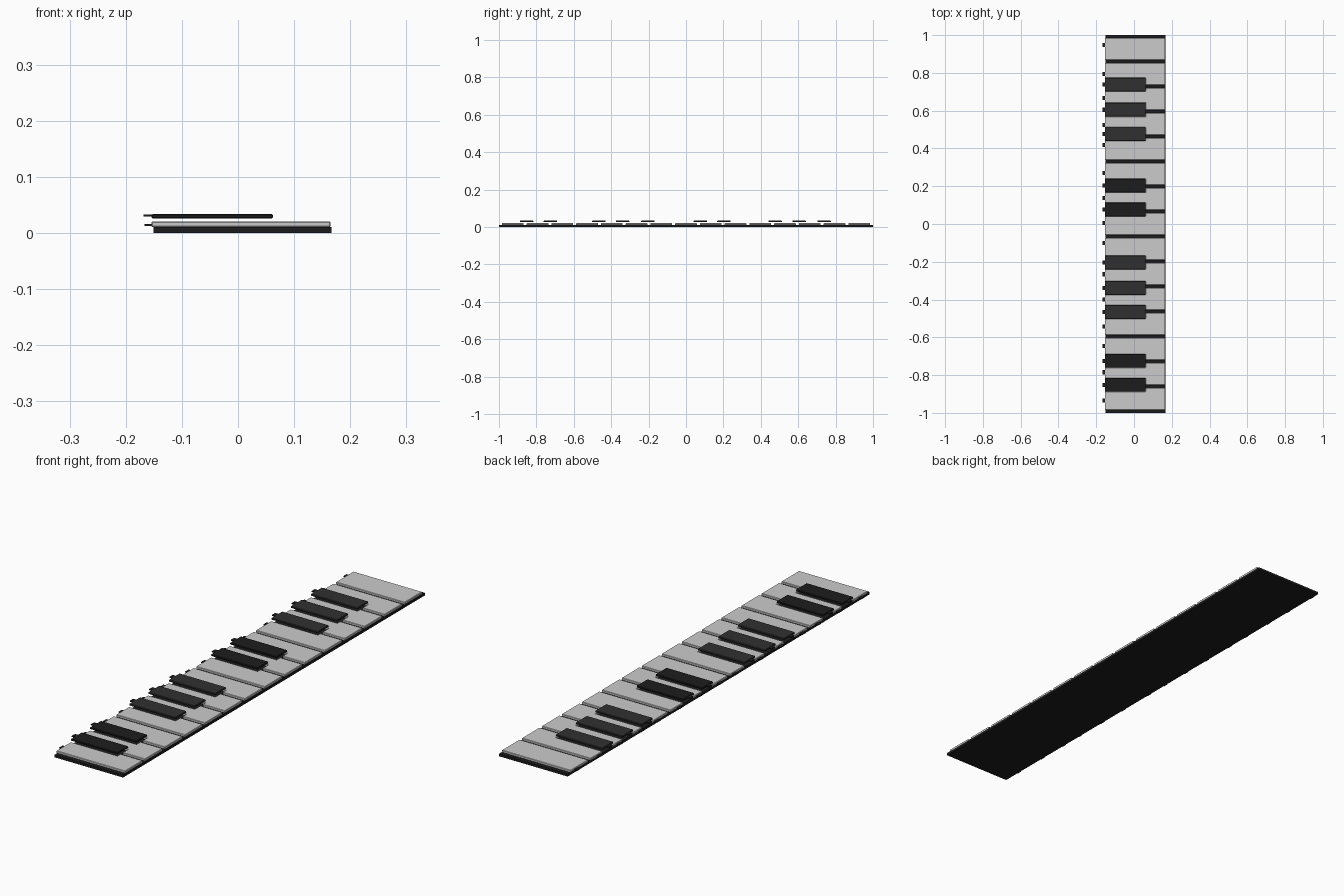
import bpy, bmesh

if "Cube" in bpy.data.objects:
    bpy.data.objects.remove(bpy.data.objects["Cube"])


def material(name, value):
    m = bpy.data.materials.new(name)
    m.diffuse_color = (value, value, value, 1)
    m.use_nodes = True
    m.node_tree.nodes["Principled BSDF"].inputs["Base Color"].default_value = m.diffuse_color
    return m


dark = material("dark_plastic", 0.012)
charcoal = material("charcoal_plastic", 0.03)


def prism(name, outline, z0, z1, mat=None, bevel=0.0):
    """Extrude a flat counter-clockwise outline from z0 to z1."""
    bm = bmesh.new()
    face = bm.faces.new([bm.verts.new((x, y, z0)) for x, y in outline])
    up = bmesh.ops.extrude_face_region(bm, geom=[face])["geom"]
    for v in up:
        if isinstance(v, bmesh.types.BMVert):
            v.co.z = z1
    bmesh.ops.recalc_face_normals(bm, faces=bm.faces)
    mesh = bpy.data.meshes.new(name)
    bm.to_mesh(mesh)
    bm.free()
    obj = bpy.data.objects.new(name, mesh)
    bpy.context.collection.objects.link(obj)
    if mat:
        mesh.materials.append(mat)
    if bevel:
        mod = obj.modifiers.new("bevel", "BEVEL")
        mod.width = bevel
        mod.segments = 1
    return obj


def box(name, x0, x1, y0, y1, z0, z1, mat=None, bevel=0.0):
    return prism(name, [(x0, y0), (x1, y0), (x1, y1), (x0, y1)], z0, z1, mat, bevel)


BACK, FRONT, NOTCH = -0.154, 0.165, 0.062
PITCH, GAP, HALF = 0.1323, 0.008, 0.036

# Base board
box("base_board", -0.151, 0.167, -1, 1, 0, 0.0105, dark)

# Raised keys, in groups of two and three, each with a rear hinge tab
raised = [-0.852, -0.725, -0.466, -0.339, -0.204, 0.077, 0.203, 0.476, 0.605, 0.738]
shades = [dark] * 2 + [charcoal] * 3 + [dark] * 2 + [charcoal] * 3
for i, (y, mat) in enumerate(zip(raised, shades)):
    box(f"raised_key_{i}", BACK, NOTCH, y - HALF, y + HALF, 0.026, 0.0335, mat, 0.0015)
    box(f"raised_key_tab_{i}", -0.168, BACK + 0.004, y - 0.011, y + 0.011, 0.029, 0.0328, dark)

# Long keys, notched around the raised ones, each with a rear hinge tab
tabs = [-0.935, -0.785, -0.646, -0.542, -0.4, -0.266, -0.1, 0.005,
        0.138, 0.27, 0.418, 0.524, 0.667, 0.794, 0.947]
for k, tab in enumerate(tabs):
    y0 = -0.992 + k * PITCH + GAP
    y1 = y0 + PITCH - 2 * GAP
    low = max([y0] + [b + HALF for b in raised if abs(b - y0) < 0.045])
    high = min([y1] + [b - HALF for b in raised if abs(b - y1) < 0.045])
    outline = [(BACK, low)]
    if low > y0:
        outline.append((NOTCH, low))
        outline.append((NOTCH, y0))
    else:
        outline[0] = (BACK, y0)
    outline += [(FRONT, y0), (FRONT, y1)]
    if high < y1:
        outline += [(NOTCH, y1), (NOTCH, high)]
    outline.append((BACK, high))
    prism(f"long_key_{k}", outline, 0.0105, 0.0205, None, 0.0015)
    box(f"long_key_tab_{k}", -0.167, BACK + 0.004, tab - 0.011, tab + 0.011, 0.0122, 0.016, dark)
